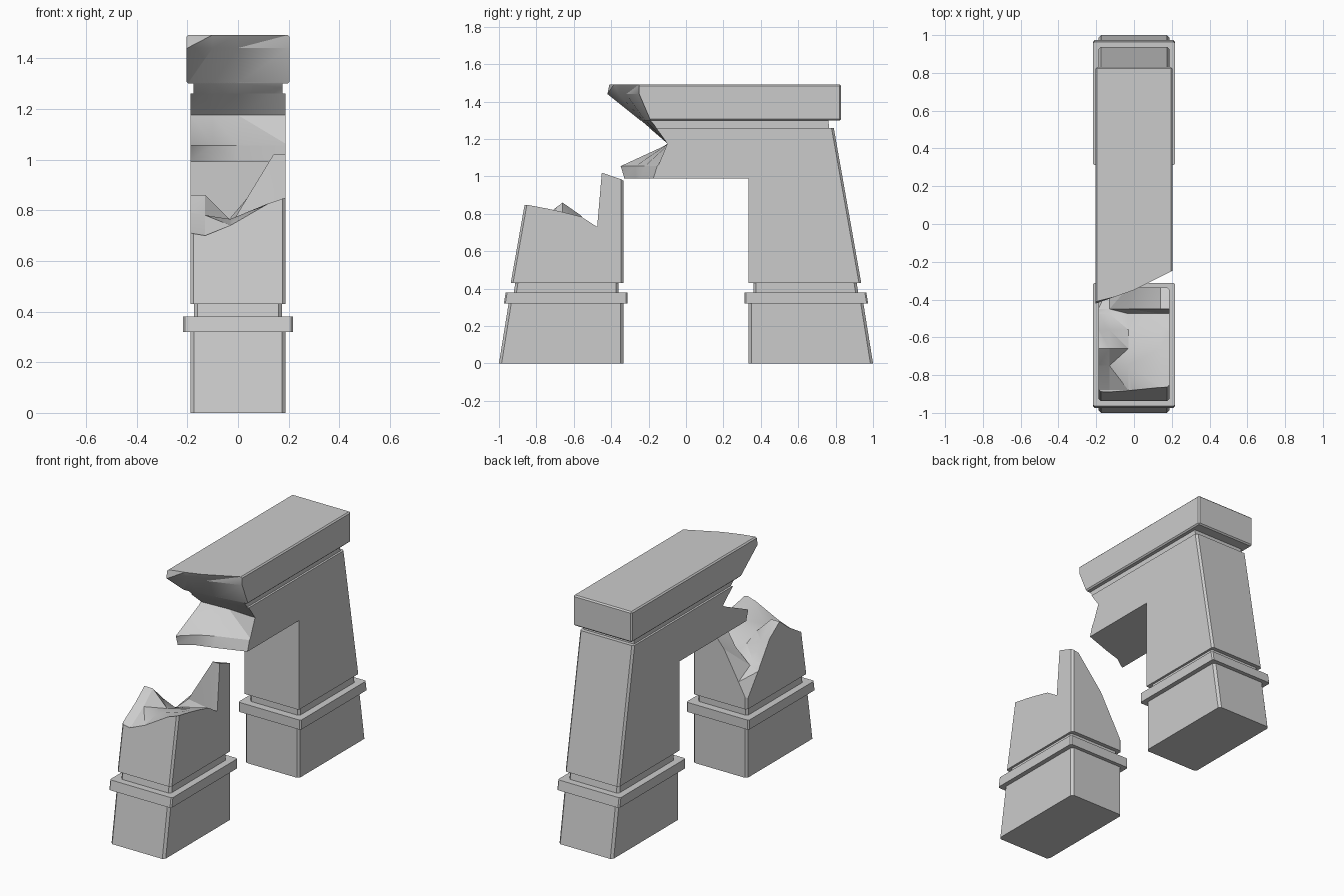
import bpy, bmesh, math

if "Cube" in bpy.data.objects:
    bpy.data.objects.remove(bpy.data.objects["Cube"])


def finish(bm, name):
    bmesh.ops.recalc_face_normals(bm, faces=bm.faces)
    me = bpy.data.meshes.new(name)
    bm.to_mesh(me)
    bm.free()
    ob = bpy.data.objects.new(name, me)
    bpy.context.collection.objects.link(ob)
    return ob


def slab(name, profile, half_x, bevel=0.0, pick=lambda a, b: True):
    """Extrude a (y, z) profile across x and chamfer the chosen edges."""
    bm = bmesh.new()
    f = bm.faces.new([bm.verts.new((-half_x, y, z)) for y, z in profile])
    r = bmesh.ops.extrude_face_region(bm, geom=[f], use_keep_orig=True)
    for v in r["geom"]:
        if isinstance(v, bmesh.types.BMVert):
            v.co.x = half_x
    bmesh.ops.recalc_face_normals(bm, faces=bm.faces)
    if bevel:
        es = [e for e in bm.edges if pick(e.verts[0].co, e.verts[1].co)]
        bmesh.ops.bevel(bm, geom=es, offset=bevel, segments=1, affect='EDGES')
    return finish(bm, name)


def upright(a, b):
    return abs(a.z - b.z) > 0.03


def outer_upright(a, b):
    return upright(a, b) and min(a.y, b.y) > 0.5


def fracture(name, us, vs, heights, far, place):
    """Closed cutter between a jagged height grid and a far plane."""
    us = [us[0] - 0.2] + us + [us[-1] + 0.2]
    vs = [vs[0] - 0.2] + vs + [vs[-1] + 0.2]
    rows = [[r[0]] + r + [r[-1]] for r in heights]
    rows = [rows[0]] + rows + [rows[-1]]
    bm = bmesh.new()
    g = [[bm.verts.new(place(u, v, h)) for u, h in zip(us, r)] for v, r in zip(vs, rows)]
    for j in range(len(vs) - 1):
        for i in range(len(us) - 1):
            bm.faces.new((g[j][i], g[j][i + 1], g[j + 1][i + 1], g[j + 1][i]))
    bmesh.ops.triangulate(bm, faces=bm.faces[:], quad_method='SHORT_EDGE')
    axis = 1 if place(0, 0, 1)[1] else 2
    r = bmesh.ops.extrude_face_region(bm, geom=bm.faces[:], use_keep_orig=True)
    for v in r["geom"]:
        if isinstance(v, bmesh.types.BMVert):
            v.co[axis] = far
    ob = finish(bm, name)
    ob.hide_render = True
    return ob


def cut(ob, cutter):
    m = ob.modifiers.new("break", 'BOOLEAN')
    m.operation, m.solver, m.object = 'DIFFERENCE', 'EXACT', cutter
    bpy.context.view_layer.objects.active = ob
    bpy.ops.object.modifier_apply(modifier=m.name)


# Plinth, collar and neck of both pillars
for s, side in ((1, "back"), (-1, "front")):
    def prof(pts):
        return [(s * y, z) for y, z in pts]
    slab(side + "_plinth", prof([(0.335, 0), (1.0, 0), (0.947, 0.33), (0.335, 0.33)]),
         0.188, 0.014, upright)
    slab(side + "_collar", prof([(0.312, 0.32), (0.974, 0.32), (0.964, 0.38), (0.312, 0.38)]),
         0.217, 0.008, upright)
    slab(side + "_neck", prof([(0.36, 0.37), (0.922, 0.37), (0.912, 0.435), (0.36, 0.435)]),
         0.174, 0.014, upright)

# Broken front shaft
front = slab("front_shaft", [(-0.335, 0.43), (-0.937, 0.43), (-0.79, 1.26), (-0.335, 1.26)],
             0.188, 0.012, upright)
pit = fracture("front_cutter", [-0.19, -0.13, -0.03, 0.14, 0.19],
               [-0.88, -0.75, -0.66, -0.56, -0.475, -0.45, -0.335],
               [[0.71, 0.70, 0.74, 0.835, 0.855],
                [0.79, 0.78, 0.765, 0.82, 0.83],
                [0.86, 0.86, 0.76, 0.80, 0.81],
                [0.79, 0.76, 0.72, 0.775, 0.785],
                [0.67, 0.67, 0.70, 0.73, 0.73],
                [0.63, 0.65, 0.74, 1.02, 1.02],
                [0.48, 0.59, 0.77, 0.97, 0.98]],
               1.6, lambda u, v, h: (u, v, h))
cut(front, pit)

# Back shaft with overhanging lintel, upper neck and cap
shaft = slab("back_shaft_and_lintel",
             [(0.335, 0.43), (0.937, 0.43), (0.79, 1.26), (-0.6, 1.26), (-0.6, 0.99), (0.335, 0.99)],
             0.188, 0.012, outer_upright)
neck = slab("cap_neck", [(-0.6, 1.25), (0.767, 1.25), (0.76, 1.305), (-0.6, 1.305)], 0.175)
cap = slab("cap", [(-0.6, 1.3), (0.83, 1.3), (0.83, 1.492), (-0.6, 1.492)], 0.204, 0.008)
gap = fracture("lintel_cutter", [-0.2, -0.1, 0.0, 0.2],
               [0.99, 1.055, 1.175, 1.30, 1.44, 1.492],
               [[-0.34, -0.27, -0.24, -0.17],
                [-0.36, -0.27, -0.22, -0.15],
                [-0.10, -0.095, -0.09, -0.10],
                [-0.245, -0.23, -0.22, -0.19],
                [-0.42, -0.36, -0.32, -0.25],
                [-0.41, -0.385, -0.35, -0.25]],
               -1.2, lambda u, v, h: (u, h, v))
for ob in (shaft, neck, cap):
    cut(ob, gap)

for c in (pit, gap):
    bpy.data.objects.remove(c, do_unlink=True)

# Keep chamfers and breaks crisp
for ob in bpy.context.scene.objects:
    bpy.ops.object.select_all(action='DESELECT')
    ob.select_set(True)
    bpy.context.view_layer.objects.active = ob
    bpy.ops.object.shade_smooth_by_angle(angle=math.radians(25))
